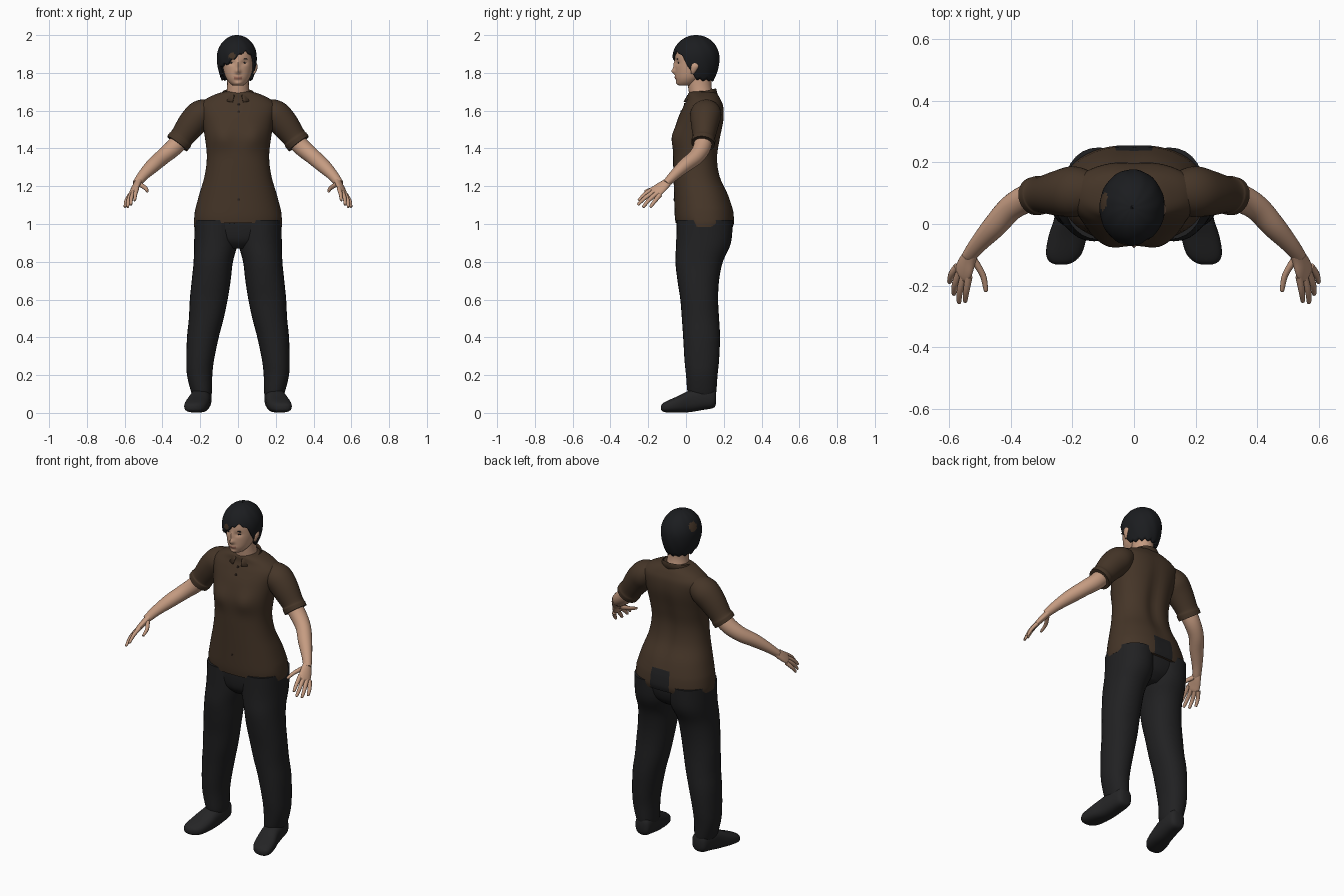
import bpy, bmesh, math
from mathutils import Vector
from mathutils.bvhtree import BVHTree

default = bpy.data.objects.get("Cube")
if default:
    bpy.data.objects.remove(default)


def material(name, red, green, blue):
    mat = bpy.data.materials.new(name)
    mat.use_nodes = True
    mat.diffuse_color = (red, green, blue, 1)
    shader = mat.node_tree.nodes["Principled BSDF"]
    shader.inputs["Base Color"].default_value = (red, green, blue, 1)
    shader.inputs["Roughness"].default_value = 0.8
    return mat


SKIN = material("skin", 0.56, 0.33, 0.22)
LIPS = material("lips", 0.36, 0.16, 0.11)
SHIRT = material("brown cloth", 0.06, 0.036, 0.021)
BUTTON = material("button brown", 0.025, 0.015, 0.01)
TROUSER = material("black cloth", 0.015, 0.015, 0.016)
SHOE = material("shoe black", 0.018, 0.018, 0.019)
HAIR = material("hair black", 0.011, 0.012, 0.014)


def finish(name, verts, faces, mats, rule=None):
    """Make a smooth object; rule picks a material index from a face centre."""
    mesh = bpy.data.meshes.new(name)
    mesh.from_pydata(verts, [], faces)
    bm = bmesh.new()
    bm.from_mesh(mesh)
    bmesh.ops.recalc_face_normals(bm, faces=bm.faces)
    bm.to_mesh(mesh)
    bm.free()
    for mat in mats:
        mesh.materials.append(mat)
    if rule:
        for poly in mesh.polygons:
            poly.material_index = int(rule(poly.center))
    obj = bpy.data.objects.new(name, mesh)
    bpy.context.collection.objects.link(obj)
    bpy.ops.object.select_all(action="DESELECT")
    obj.select_set(True)
    bpy.context.view_layer.objects.active = obj
    bpy.ops.object.shade_smooth_by_angle(angle=math.radians(50))
    return obj


def smooth_rings(rings, steps):
    """Catmull-Rom interpolation between the given rings."""
    out = []
    for i in range(len(rings) - 1):
        a, b, c, d = (rings[max(0, min(len(rings) - 1, i + k))] for k in (-1, 0, 1, 2))
        for s in range(steps):
            t = s / steps
            out.append([0.5 * (2 * q + (r - p) * t + (2 * p - 5 * q + 4 * r - u) * t * t
                               + (3 * q - p - 3 * r + u) * t ** 3)
                        for p, q, r, u in zip(a, b, c, d)])
    return out + [list(rings[-1])]


def loft(name, mats, rings, axis=None, wide=(1, 0, 0), n=28, power=1, steps=4,
         deform=None, rule=None):
    """Skin rings (x, y, z, wide radius, thin radius) along a path."""
    path = smooth_rings(rings, steps)
    verts, faces = [], []
    for i, (x, y, z, a, b) in enumerate(path):
        ahead, behind = path[min(i + 1, len(path) - 1)], path[max(i - 1, 0)]
        t = Vector(axis) if axis else Vector(ahead[:3]) - Vector(behind[:3])
        t.normalize()
        u = Vector(wide)
        u = (u - t * u.dot(t)).normalized()
        v = t.cross(u)
        for k in range(n):
            c, s = math.cos(math.tau * k / n), math.sin(math.tau * k / n)
            c = math.copysign(abs(c) ** power, c)
            s = math.copysign(abs(s) ** power, s)
            co = Vector((x, y, z)) + u * (a * c) + v * (b * s)
            verts.append(deform(co) if deform else co)
    for i in range(len(path) - 1):
        for k in range(n):
            m = (k + 1) % n
            faces.append((i * n + k, i * n + m, (i + 1) * n + m, (i + 1) * n + k))
    faces += [tuple(range(n)), tuple(range(len(verts) - n, len(verts)))]
    return finish(name, verts, faces, mats, rule)


def level(z, half_width, front, back, x=0):
    return (x, (front + back) / 2, z, half_width, (back - front) / 2)


def mirrored(rings, side):
    return [(r[0] * side,) + tuple(r[1:]) for r in rings]


def bump(co, x, z, sx, sz):
    return math.exp(-((co.x - x) / sx) ** 2 - ((co.z - z) / sz) ** 2)


UP = (0, 0, 1)


# Shirt body with bust, spine groove and dipped back hem
def shape_shirt(co):
    if co.y < 0.05:
        co.y -= 0.02 * (bump(co, 0.085, 1.46, 0.06, 0.06) + bump(co, -0.085, 1.46, 0.06, 0.06))
    else:
        co.y -= 0.018 * bump(co, 0, 1.35, 0.04, 0.22)
        if co.z < 1.06:
            co.z -= 0.02
    return co


shirt = loft("shirt", [SHIRT, TROUSER], [
    level(1.005, 0.232, -0.055, 0.25), level(1.05, 0.232, -0.06, 0.256),
    level(1.15, 0.207, -0.063, 0.228), level(1.25, 0.178, -0.066, 0.185),
    level(1.35, 0.165, -0.068, 0.172), level(1.45, 0.174, -0.065, 0.185),
    level(1.55, 0.192, -0.045, 0.202), level(1.62, 0.205, -0.015, 0.2),
    level(1.66, 0.172, 0.005, 0.185), level(1.69, 0.11, 0.012, 0.165),
    level(1.703, 0.06, 0.03, 0.14)], axis=UP, n=56, power=0.88, steps=5,
    deform=shape_shirt,
    rule=lambda c: abs(c.x) < 0.065 and c.y > 0.15 and c.z < 1.11)

# Trouser seat
loft("trouser_seat", [TROUSER], [
    level(0.87, 0.07, 0.0, 0.17), level(0.91, 0.16, -0.035, 0.215),
    level(0.97, 0.222, -0.045, 0.235), level(1.04, 0.222, -0.045, 0.235)], axis=UP, power=0.9)

for side, word in ((1, "left_"), (-1, "right_")):
    # Trouser legs and shoes
    loft(word + "trouser_leg", [TROUSER], mirrored([
        level(0.085, 0.045, 0.02, 0.15, 0.19), level(0.11, 0.055, 0.008, 0.16, 0.193),
        level(0.2, 0.067, 0, 0.167, 0.203), level(0.28, 0.073, -0.008, 0.175, 0.2),
        level(0.4, 0.084, -0.015, 0.18, 0.186), level(0.5, 0.092, -0.022, 0.175, 0.168),
        level(0.6, 0.1, -0.03, 0.17, 0.155), level(0.7, 0.103, -0.045, 0.175, 0.142),
        level(0.8, 0.104, -0.056, 0.195, 0.131), level(0.9, 0.115, -0.052, 0.238, 0.117),
        level(1.02, 0.116, -0.05, 0.248, 0.114)], side), axis=UP, power=0.92)
    loft(word + "shoe", [SHOE], mirrored([
        (0.188, 0.16, 0.08, 0.025, 0.03), (0.189, 0.145, 0.08, 0.045, 0.054),
        (0.193, 0.09, 0.076, 0.053, 0.06), (0.202, 0.02, 0.062, 0.056, 0.058),
        (0.215, -0.04, 0.046, 0.062, 0.044), (0.227, -0.095, 0.034, 0.058, 0.032),
        (0.234, -0.122, 0.029, 0.04, 0.022), (0.236, -0.132, 0.027, 0.015, 0.01)], side),
        axis=(0, -1, 0), power=0.78)

    # Sleeve with turned cuff, and bare arm
    loft(word + "sleeve", [SHIRT], mirrored([
        (0.13, 0.105, 1.615, 0.05, 0.06), (0.19, 0.105, 1.585, 0.076, 0.082),
        (0.24, 0.1, 1.535, 0.076, 0.075), (0.295, 0.095, 1.462, 0.064, 0.06),
        (0.307, 0.093, 1.445, 0.067, 0.063), (0.322, 0.09, 1.425, 0.066, 0.062)], side))
    loft(word + "arm", [SKIN], mirrored([
        (0.26, 0.096, 1.5, 0.048, 0.048), (0.33, 0.088, 1.415, 0.047, 0.047),
        (0.395, 0.055, 1.358, 0.042, 0.042), (0.45, -0.005, 1.31, 0.039, 0.037),
        (0.5, -0.06, 1.26, 0.03, 0.028), (0.53, -0.097, 1.223, 0.024, 0.022),
        (0.537, -0.107, 1.214, 0.022, 0.018)], side))

    # Palm, fingers and thumb
    across = (-0.045 * side, -0.05, 0.04)
    loft(word + "palm", [SKIN], mirrored([
        (0.522, -0.088, 1.233, 0.02, 0.018), (0.535, -0.112, 1.209, 0.029, 0.018),
        (0.547, -0.14, 1.187, 0.036, 0.016), (0.556, -0.163, 1.168, 0.035, 0.013),
        (0.56, -0.172, 1.16, 0.025, 0.007)], side), wide=across)
    digits = {
        "index_finger": ((0.535, -0.17, 1.188), (0.543, -0.215, 1.16), (0.547, -0.248, 1.127)),
        "middle_finger": ((0.551, -0.167, 1.172), (0.564, -0.215, 1.14), (0.567, -0.252, 1.105)),
        "ring_finger": ((0.565, -0.155, 1.162), (0.58, -0.195, 1.128), (0.584, -0.225, 1.092)),
        "little_finger": ((0.572, -0.138, 1.155), (0.591, -0.163, 1.124), (0.598, -0.187, 1.092)),
        "thumb": ((0.52, -0.115, 1.21), (0.49, -0.165, 1.19), (0.48, -0.213, 1.174)),
    }
    for finger, (base, knuckle, tip) in digits.items():
        end = Vector(tip) + (Vector(tip) - Vector(knuckle)) * 0.1
        loft(word + finger, [SKIN], mirrored([
            base + (0.013, 0.012), knuckle + (0.011, 0.01),
            tip + (0.008, 0.007), tuple(end) + (0.003, 0.003)], side), wide=across, n=12)

    # Ears
    loft(word + "ear", [SKIN], mirrored([
        (0.084, 0.035, 1.795, 0.005, 0.008), (0.09, 0.04, 1.81, 0.008, 0.014),
        (0.095, 0.047, 1.835, 0.009, 0.02), (0.092, 0.047, 1.855, 0.005, 0.012)], side),
        axis=UP, n=14)

# Neck
loft("neck", [SKIN], [
    level(1.64, 0.075, 0.02, 0.16), level(1.69, 0.062, 0.016, 0.142),
    level(1.74, 0.057, 0.01, 0.135), level(1.8, 0.06, 0.01, 0.14)], axis=UP)


# Head with nose, eye sockets, lips and chin pushed out of the surface
def shape_face(co):
    if co.y < 0:
        co.y -= 0.02 * bump(co, 0, 1.808, 0.013, 0.014) + 0.01 * bump(co, 0, 1.84, 0.009, 0.025)
        co.y -= 0.006 * bump(co, 0, 1.775, 0.02, 0.009) + 0.006 * bump(co, 0, 1.745, 0.02, 0.01)
        for side in (-1, 1):
            co.y += 0.008 * bump(co, 0.034 * side, 1.853, 0.016, 0.011)
    return co


head = loft("head", [SKIN, LIPS], [
    level(1.732, 0.022, -0.03, 0.03), level(1.738, 0.034, -0.042, 0.05),
    level(1.755, 0.051, -0.05, 0.07), level(1.78, 0.066, -0.055, 0.1),
    level(1.82, 0.078, -0.057, 0.13), level(1.86, 0.084, -0.057, 0.15),
    level(1.9, 0.085, -0.056, 0.155), level(1.94, 0.076, -0.045, 0.145),
    level(1.975, 0.045, 0, 0.1)], axis=UP, n=72, steps=6, deform=shape_face,
    rule=lambda c: c.y < -0.03 and abs(c.x) < 0.021 and abs(c.z - 1.775) < 0.007)


# Hair shell with side-swept fringe
HAIRLINE = [(-180, 1.76), (-100, 1.765), (-78, 1.79), (-60, 1.835), (-30, 1.848), (-12, 1.87),
            (5, 1.893), (25, 1.915), (45, 1.905), (62, 1.865), (78, 1.8), (95, 1.762), (180, 1.76)]


def hairline(angle):
    for (a, low), (b, high) in zip(HAIRLINE, HAIRLINE[1:]):
        if angle <= b:
            return low + (high - low) * (angle - a) / (b - a)
    return HAIRLINE[-1][1]


verts, faces, cols, rows = [], [], 90, 22
for r in range(rows + 1):
    for k in range(cols):
        degrees = -180 + 360 * k / cols
        angle = math.radians(degrees)
        low = hairline(degrees) + 0.006 * math.sin(angle * 15)
        z = low + (2.0 - low) * math.sin(math.pi / 2 * r / rows)
        if z > 1.88:
            grow = math.sqrt(max(0.0, 1 - ((z - 1.88) / 0.12) ** 2))
        else:
            grow = 1 - 0.24 * ((1.88 - z) / 0.12) ** 2
        grow += 0.006 * math.sin(angle * 11 + z * 40) * (r < rows)
        verts.append((-0.006 + 0.106 * grow * math.sin(angle),
                      0.053 - 0.124 * grow * math.cos(angle), z))
for r in range(rows):
    for k in range(cols):
        m = (k + 1) % cols
        faces.append((r * cols + k, r * cols + m, (r + 1) * cols + m, (r + 1) * cols + k))
tints = ((Vector((-0.1, 0.075, 1.93)), 0.03), (Vector((-0.032, -0.065, 1.89)), 0.018))
hair = finish("hair", verts, faces, [HAIR, SHIRT],
              rule=lambda c: any((c - spot).length < size for spot, size in tints))
shell = hair.modifiers.new("thickness", "SOLIDIFY")
shell.thickness, shell.offset = 0.016, -1

# Folded collar, open at the throat
verts, faces, cols = [], [], 40
for k in range(cols + 1):
    angle = math.radians(14 + 332 * k / cols)
    front = (1 + math.cos(angle)) / 2
    point = front ** 8
    for wide, deep, z in ((0.068, 0.068, 1.7), (0.08, 0.077, 1.718),
                          (0.1 + 0.02 * point, 0.087 + 0.012 * point, 1.682)):
        verts.append((wide * math.sin(angle), 0.082 - deep * math.cos(angle),
                      z - 0.035 * front))
for k in range(cols):
    for j in range(2):
        a = k * 3 + j
        faces.append((a, a + 1, a + 4, a + 3))
collar = finish("collar", verts, faces, [SHIRT])
collar.modifiers.new("thickness", "SOLIDIFY").thickness = 0.006


# Small details laid on the front surface
def detail(name, mat, target, x, z, half_width, half_height):
    tree = BVHTree.FromPolygons([v.co for v in target.data.vertices],
                                [p.vertices for p in target.data.polygons])
    hit = tree.ray_cast(Vector((x, -1, z)), Vector((0, 1, 0)))[0]
    y = hit.y if hit else 0
    loft(name, [mat], [(x, y + 0.004, z, half_width, half_height),
                       (x, y - 0.002, z, half_width, half_height),
                       (x, y - 0.003, z, half_width / 2, half_height / 2)],
         axis=(0, -1, 0), n=14, steps=1)


for side, word in ((1, "left_"), (-1, "right_")):
    detail(word + "eye", HAIR, head, 0.034 * side, 1.853, 0.012, 0.0035)
    detail(word + "brow", HAIR, head, 0.036 * side, 1.873, 0.016, 0.003)
for label, height in (("top", 1.635), ("middle", 1.595), ("bottom", 1.13)):
    detail(label + "_button", BUTTON, shirt, 0.004, height, 0.007, 0.007)
